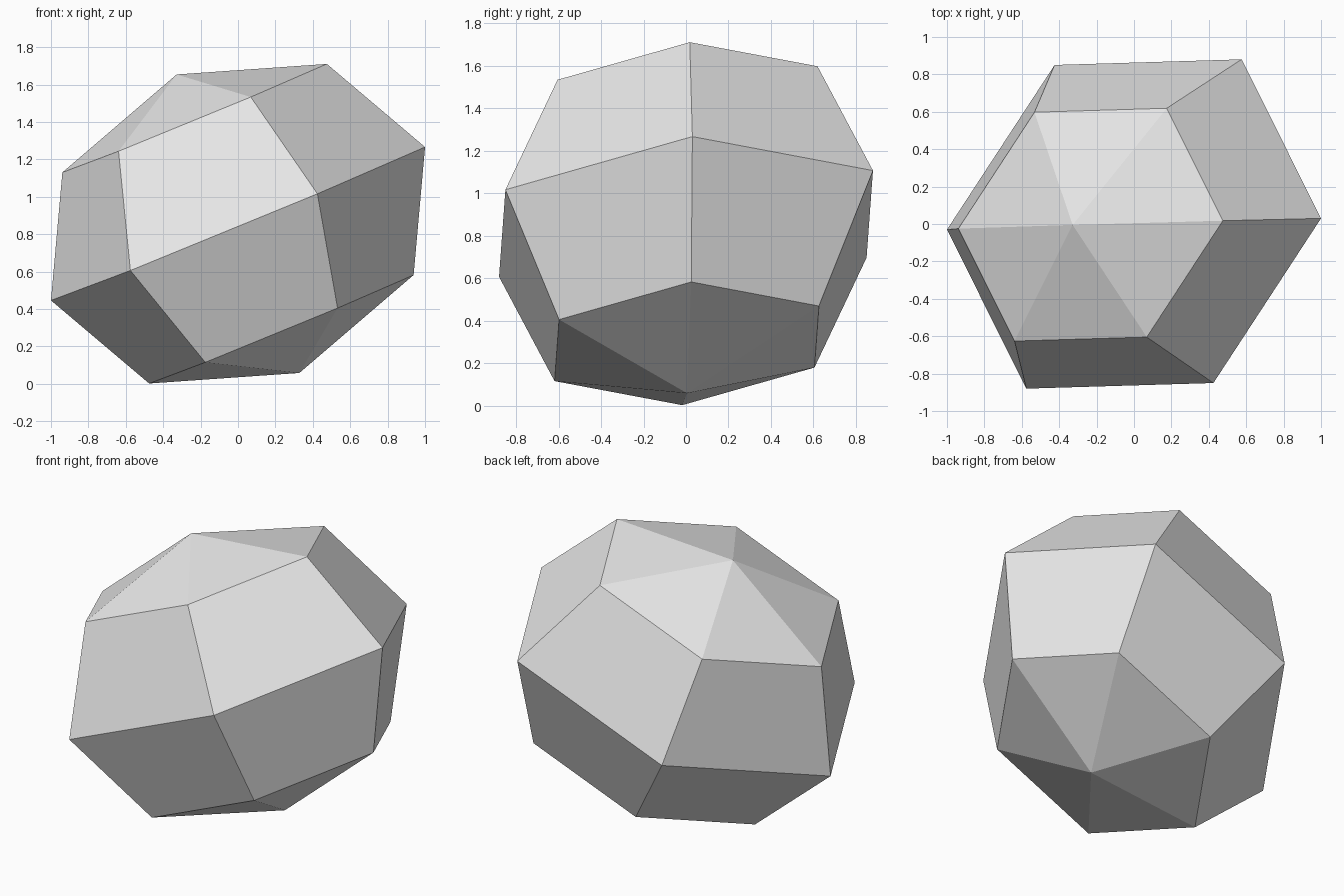
import bpy, bmesh, math
from mathutils import Matrix

if "Cube" in bpy.data.objects:
    bpy.data.objects.remove(bpy.data.objects["Cube"])

# Single plain grey
grey = bpy.data.materials.new("light grey")
grey.diffuse_color = (0.8, 0.8, 0.8, 1.0)
grey.use_nodes = True
grey.node_tree.nodes["Principled BSDF"].inputs["Base Color"].default_value = grey.diffuse_color

# Low-poly ball: six segments, two bands between equator and each pole
bm = bmesh.new()
bmesh.ops.create_uvsphere(bm, u_segments=6, v_segments=4, radius=1.0)

# Turn the ball so one equator corner lies on +x
corner = next(v.co for v in bm.verts if abs(v.co.z) < 0.01)
turn = Matrix.Rotation(-math.atan2(corner.y, corner.x), 4, 'Z')

# Squash and tilt: the columns are the two equator axes, the pole axis and the centre
shape = Matrix((
    (1.00, 0.087, -0.328, 0.0),
    (0.03, 0.999, -0.005, 0.0),
    (0.41, 0.052, 0.798, 0.856),
    (0.0, 0.0, 0.0, 1.0)))
bmesh.ops.transform(bm, matrix=shape @ turn, verts=bm.verts)
bmesh.ops.recalc_face_normals(bm, faces=bm.faces)
for f in bm.faces:
    f.smooth = False

mesh = bpy.data.meshes.new("faceted_ball")
bm.to_mesh(mesh)
bm.free()
mesh.materials.append(grey)
ball = bpy.data.objects.new("faceted_ball", mesh)
bpy.context.collection.objects.link(ball)
